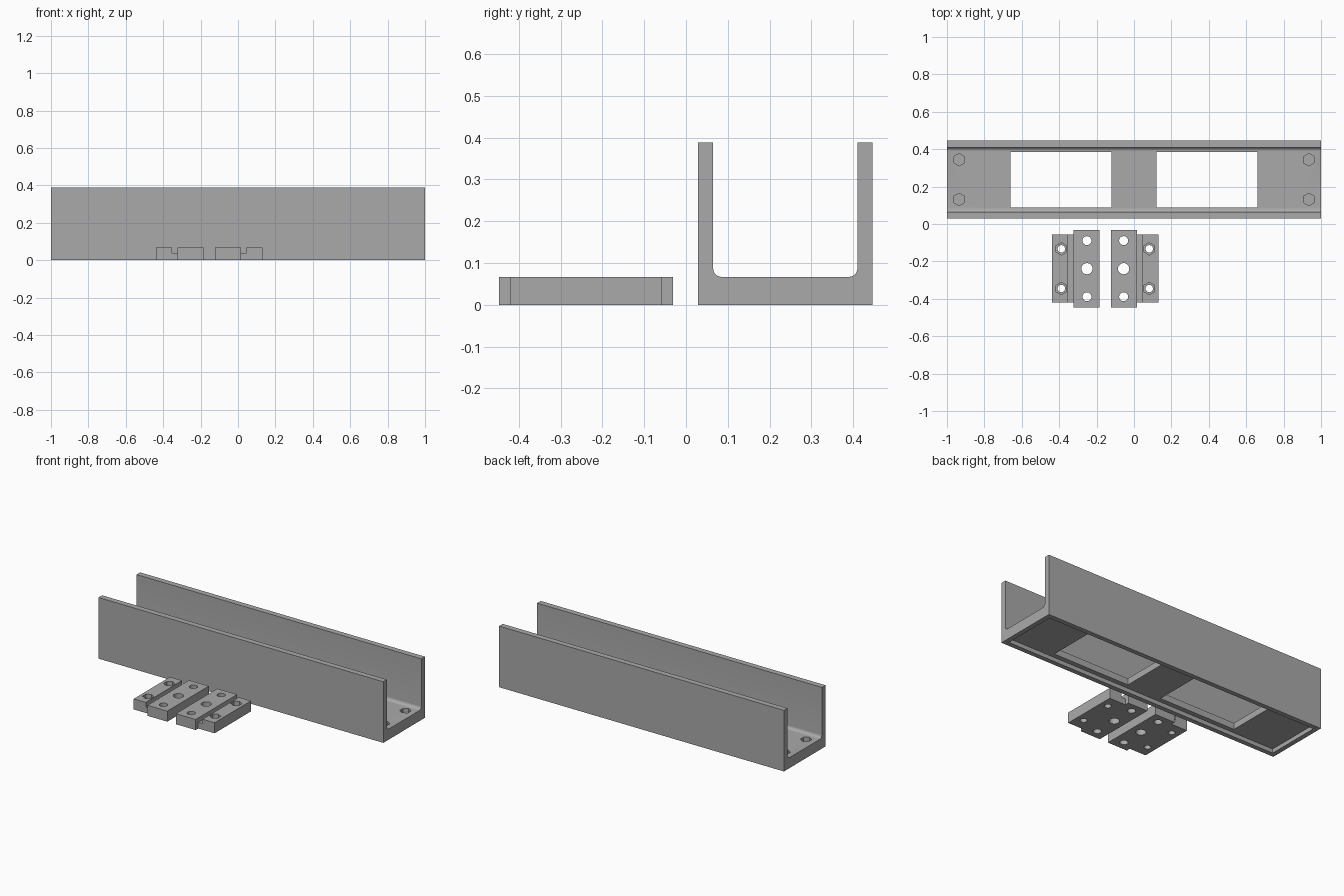
import bpy, bmesh, math

if "Cube" in bpy.data.objects:
    bpy.data.objects.remove(bpy.data.objects["Cube"])

grey = bpy.data.materials.new("plain grey")
grey.diffuse_color = (0.4, 0.4, 0.4, 1)
grey.use_nodes = True
grey.node_tree.nodes["Principled BSDF"].inputs["Base Color"].default_value = grey.diffuse_color


def finish(name, bm):
    bmesh.ops.recalc_face_normals(bm, faces=bm.faces[:])
    me = bpy.data.meshes.new(name)
    bm.to_mesh(me)
    bm.free()
    me.materials.append(grey)
    ob = bpy.data.objects.new(name, me)
    bpy.context.collection.objects.link(ob)
    return ob


def prism(name, pts, axis, a, b):
    """Extrude a 2D outline along x (outline in y,z) or y (outline in x,z)."""
    bm = bmesh.new()
    place = (lambda p: (a, p[0], p[1])) if axis == "x" else (lambda p: (p[0], a, p[1]))
    face = bm.faces.new([bm.verts.new(place(p)) for p in pts])
    ext = bmesh.ops.extrude_face_region(bm, geom=[face])
    move = (b - a, 0, 0) if axis == "x" else (0, b - a, 0)
    bmesh.ops.translate(bm, vec=move,
                        verts=[v for v in ext["geom"] if isinstance(v, bmesh.types.BMVert)])
    return finish(name, bm)


def box(name, x0, x1, y0, y1, z0, z1):
    return prism(name, [(x0, z0), (x1, z0), (x1, z1), (x0, z1)], "y", y0, y1)


def hole(x, y, r, z0, z1, sides):
    """Vertical round or hexagonal cutter."""
    bm = bmesh.new()
    ring = [bm.verts.new((x + r * math.sin(2 * math.pi * i / sides),
                          y + r * math.cos(2 * math.pi * i / sides), z0)) for i in range(sides)]
    ext = bmesh.ops.extrude_face_region(bm, geom=[bm.faces.new(ring)])
    bmesh.ops.translate(bm, vec=(0, 0, z1 - z0),
                        verts=[v for v in ext["geom"] if isinstance(v, bmesh.types.BMVert)])
    return finish("hole_cutter", bm)


def cut(ob, cutters):
    for c in cutters:
        m = ob.modifiers.new("cut", "BOOLEAN")
        m.operation, m.solver, m.object = "DIFFERENCE", "EXACT", c
    bpy.context.view_layer.objects.active = ob
    for m in list(ob.modifiers):
        bpy.ops.object.modifier_apply(modifier=m.name)
    for c in cutters:
        bpy.data.objects.remove(c, do_unlink=True)


def smooth(ob):
    bpy.ops.object.select_all(action="DESELECT")
    ob.select_set(True)
    bpy.context.view_layer.objects.active = ob
    bpy.ops.object.shade_smooth_by_angle(angle=math.radians(30))


# U channel with rounded inner corners
Y0, Y1, WALL, FLOOR, TOP, R = 0.029, 0.446, 0.036, 0.067, 0.388, 0.02
MID = (Y0 + Y1) / 2


def fillet(cy, start):
    return [(cy + R * math.cos(start - i * math.pi / 12),
             FLOOR + R + R * math.sin(start - i * math.pi / 12)) for i in range(7)]


outline = [(Y0, 0), (Y1, 0), (Y1, TOP), (Y1 - WALL, TOP)]
outline += fillet(Y1 - WALL - R, 0) + fillet(Y0 + WALL + R, -math.pi / 2)
outline += [(Y0 + WALL, TOP), (Y0, TOP)]
channel = prism("channel", outline, "x", -1, 1)

# underside recess, floor windows and blind hexagonal nut pockets
cutters = [box("recess_cutter", -0.97, 0.97, Y0 + 0.03, Y1 - 0.03, -0.05, 0.026)]
for s in (-1, 1):
    cutters.append(box("window_cutter", *sorted((s * 0.12, s * 0.66)),
                       MID - 0.148, MID + 0.148, -0.1, 0.15))
    for t in (-1, 1):
        cutters.append(hole(s * 0.935, MID + t * 0.106, 0.033, 0.036, 0.15, 6))
cut(channel, cutters)
smooth(channel)

# Pair of mirrored clamp blocks, each a long bar, a groove and a shorter flange
CX, CY = -0.1535, -0.239
for s, side in ((-1, "left"), (1, "right")):
    X = lambda d: CX + s * d
    bar = box(side + "_clamp_bar", *sorted((X(0.03), X(0.169))), CY - 0.208, CY + 0.208, 0, FLOOR)
    cut(bar, [hole(X(0.098), CY + dy, r, -0.1, 0.2, 24)
              for dy, r in ((-0.15, 0.024), (0, 0.03), (0.15, 0.024))])
    flange = prism(side + "_clamp_flange",
                   [(X(0.169), 0), (X(0.284), 0), (X(0.284), FLOOR), (X(0.199), FLOOR),
                    (X(0.199), 0.038), (X(0.169), 0.038)], "y", CY - 0.182, CY + 0.182)
    # bolt holes with hexagonal head pockets
    cut(flange, [hole(X(0.235), CY + t * 0.106, r, z, 0.2, n)
                 for t in (-1, 1) for r, z, n in ((0.02, -0.1, 24), (0.033, 0.034, 6))])
    smooth(bar)
    smooth(flange)
